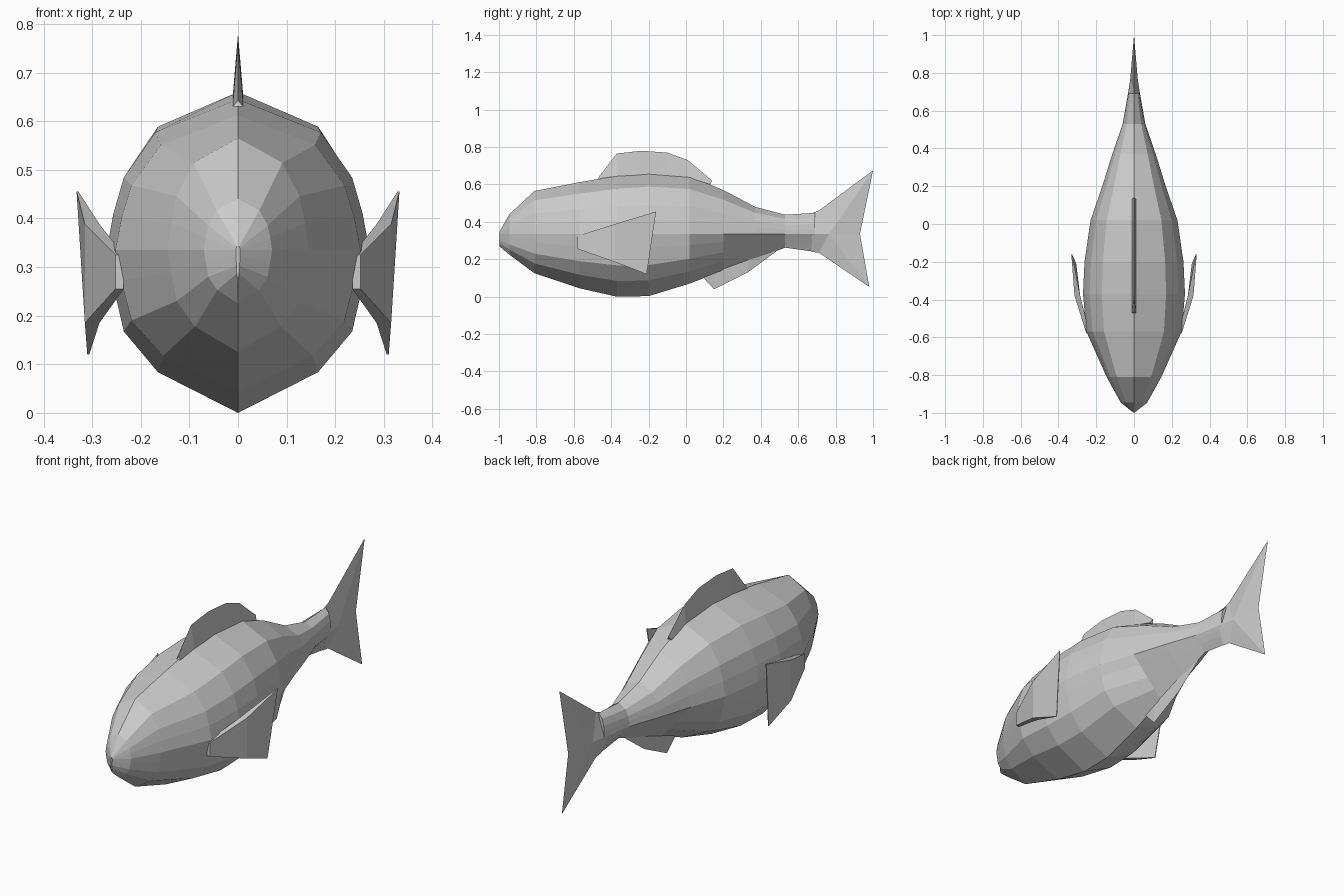
import bpy, bmesh

cube = bpy.data.objects.get("Cube")
if cube:
    bpy.data.objects.remove(cube, do_unlink=True)

GREY = (0.6, 0.6, 0.6, 1)
mat = bpy.data.materials.new("plain grey")
mat.use_nodes = True
mat.diffuse_color = GREY
mat.node_tree.nodes["Principled BSDF"].inputs["Base Color"].default_value = GREY


def build(name, verts, faces):
    """Flat shaded mesh with outward normals."""
    bm = bmesh.new()
    vs = [bm.verts.new(v) for v in verts]
    for f in faces:
        bm.faces.new([vs[i] for i in f])
    bmesh.ops.recalc_face_normals(bm, faces=bm.faces)
    me = bpy.data.meshes.new(name)
    bm.to_mesh(me)
    bm.free()
    me.materials.append(mat)
    ob = bpy.data.objects.new(name, me)
    bpy.context.collection.objects.link(ob)
    return ob


def loft(name, rings):
    """Skin a row of equal closed rings and cap both ends."""
    n = len(rings[0])
    faces = [(r * n + i, r * n + (i + 1) % n, (r + 1) * n + (i + 1) % n, (r + 1) * n + i)
             for r in range(len(rings) - 1) for i in range(n)]
    last = (len(rings) - 1) * n
    faces += [tuple(range(n)), tuple(range(last, last + n))]
    return build(name, [v for ring in rings for v in ring], faces)


# Body: y, half width, top, bottom
MID = 0.335
SECTIONS = [(-0.998, 0.004, 0.345, 0.27), (-0.945, 0.07, 0.44, 0.225),
            (-0.81, 0.145, 0.565, 0.125), (-0.57, 0.252, 0.612, 0.045),
            (-0.37, 0.27, 0.645, 0.0), (-0.2, 0.262, 0.66, 0.003),
            (0.02, 0.23, 0.643, 0.07), (0.2, 0.168, 0.57, 0.14),
            (0.37, 0.115, 0.48, 0.2), (0.53, 0.06, 0.438, 0.262),
            (0.69, 0.032, 0.448, 0.24)]
# Half cross-section: width and height fractions, top to bottom
HALF = [(0, 1), (0.63, 0.78), (0.87, 0.48), (0.95, 0.24), (1, 0),
        (0.95, -0.22), (0.87, -0.5), (0.61, -0.75), (0, -1)]


def body_ring(y, w, top, bottom):
    side = []
    for fx, fz in HALF:
        if y > 0.1 and fz < 0:      # keel narrows to a straight V behind the belly
            fx = 1 + fz
        z = MID + fz * ((top - MID) if fz > 0 else (MID - bottom))
        side.append((fx * w, y, z))
    return side + [(-x, yy, z) for x, yy, z in side[-2:0:-1]]


loft("body", [body_ring(*s) for s in SECTIONS])

# Tail fin: outline on the centre plane, thickened at one hub on each side
outline = [(0.67, 0.445), (0.71, 0.46), (1.0, 0.675), (0.93, 0.335),
           (0.98, 0.052), (0.71, 0.235), (0.67, 0.24)]
tail = [(0, y, z) for y, z in outline]
tail += [(s * x, y, MID) for s in (1, -1) for x, y in ((0.035, 0.67), (0.02, 0.765))]
tail_faces = []
for root, hub in ((7, 8), (9, 10)):
    tail_faces += [(0, 1, hub, root), (root, hub, 5, 6),
                   (1, 2, hub), (2, 3, hub), (3, 4, hub), (4, 5, hub)]
tail_faces += [(0, 7, 6, 9)]
build("tail_fin", tail, tail_faces)


def wedge_fin(name, base, edge, half):
    """Upright fin, thick along the base and sharp along the free edge."""
    n = len(base)
    v = [(s * half, y, z) for s in (1, -1) for y, z in base] + [(0, y, z) for y, z in edge]
    f = []
    for i in range(n - 1):
        f += [(i, i + 1, 2 * n + i + 1, 2 * n + i),
              (n + i, n + i + 1, 2 * n + i + 1, 2 * n + i),
              (i, i + 1, n + i + 1, n + i)]
    f += [(0, n, 2 * n), (n - 1, 2 * n - 1, 3 * n - 1)]
    build(name, v, f)


wedge_fin("dorsal_fin",
          [(-0.47, 0.63), (-0.36, 0.645), (-0.24, 0.65), (-0.1, 0.645), (0.02, 0.635), (0.13, 0.6)],
          [(-0.465, 0.642), (-0.37, 0.765), (-0.24, 0.78), (-0.1, 0.77), (0.01, 0.73), (0.14, 0.62)],
          0.011)
wedge_fin("belly_fin",
          [(0.08, 0.125), (0.16, 0.16), (0.33, 0.21), (0.47, 0.255)],
          [(0.085, 0.11), (0.15, 0.04), (0.33, 0.13), (0.48, 0.24)], 0.01)

# Side fins: flared outward and backward, thickest halfway along
for side, name in ((1, "left_side_fin"), (-1, "right_side_fin")):
    stations = [(-0.58, 0.235, 0.252, 0.255, 0.325),
                (-0.38, 0.285, 0.315, 0.185, 0.388)]
    rings = [[(side * xi, y, lo), (side * xo, y, lo), (side * xo, y, hi), (side * xi, y, hi)]
             for y, xi, xo, lo, hi in stations]
    rings.append([(side * 0.306, -0.21, 0.12), (side * 0.31, -0.21, 0.12),
                  (side * 0.332, -0.16, 0.455), (side * 0.328, -0.16, 0.455)])
    loft(name, rings)
